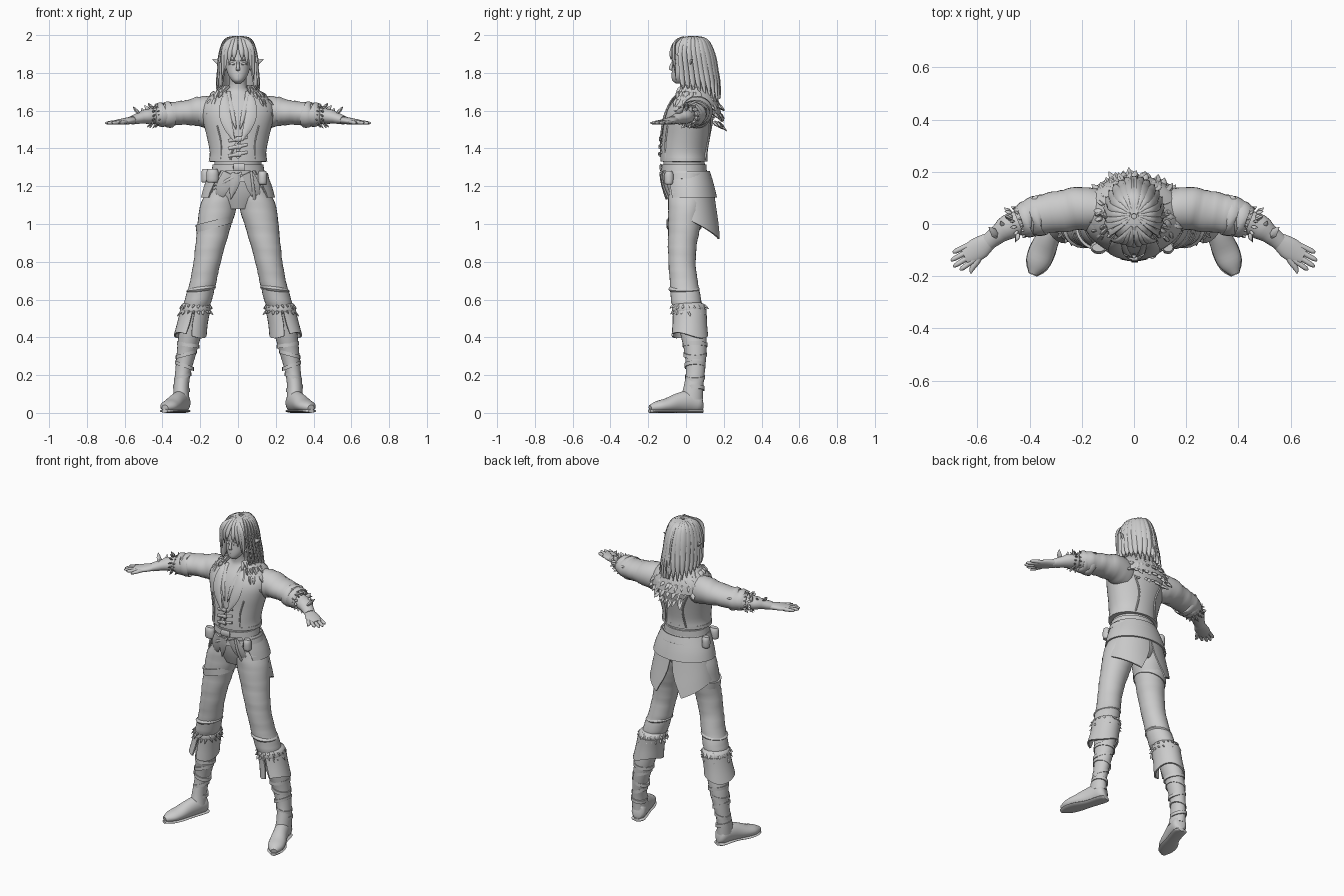
import bpy, bmesh, random
from math import sin, cos, pi, radians, sqrt
from mathutils import Vector

random.seed(4)
cube = bpy.data.objects.get("Cube")
if cube:
    bpy.data.objects.remove(cube)

clay = bpy.data.materials.new("light_grey")
clay.use_nodes = True
clay.diffuse_color = (.6, .6, .6, 1)
clay.node_tree.nodes["Principled BSDF"].inputs["Base Color"].default_value = clay.diffuse_color
UP, BACK = Vector((0, 0, 1)), Vector((0, 1, 0))


def smooth_rings(rings, steps):
    """Catmull-Rom interpolation of every value in the rings."""
    result = []
    for i in range(len(rings) - 1):
        before, start, end, after = (rings[max(0, min(len(rings) - 1, i + o))] for o in (-1, 0, 1, 2))
        for s in range(steps):
            t = s / steps
            result.append([b + .5 * t * (c - a + t * (2 * a - 5 * b + 4 * c - d + t * (3 * (b - c) + d - a)))
                           for a, b, c, d in zip(before, start, end, after)])
    return result + [list(rings[-1])]


def tube(bm, rings, up=None, n=20, steps=3, tilt=0, ripple=0, hem=None):
    """Rings are x, y, z, half width, half depth and, for open sheets, start and end angle."""
    sheet = len(rings[0]) > 5
    rings = smooth_rings(rings, steps)
    centres = [Vector(r[:3]) for r in rings]
    rows = []
    for i, ring in enumerate(rings):
        side, normal = Vector((1, 0, 0)), BACK
        if up is not None:
            tangent = (centres[min(i + 1, len(rings) - 1)] - centres[max(i - 1, 0)]).normalized()
            side = tangent.cross(up).normalized()
            normal = side.cross(tangent)
        first, last = ring[5:] if sheet else (0, 360)
        row = []
        for j in range(n + sheet):
            angle = first + (last - first) * j / n
            a = radians(angle)
            swell = 1 + ripple * sin(i * 2.1 + sin(a + i) * 1.5)
            point = centres[i] + side * ring[3] * cos(a) * swell + normal * ring[4] * sin(a) * swell
            point.z += tilt * cos(a) - (hem(angle) * i / (len(rings) - 1) if hem else 0)
            row.append(bm.verts.new(point))
        rows.append(row)
    for low, high in zip(rows, rows[1:]):
        for j in range(n):
            k = (j + 1) % len(low)
            bm.faces.new((low[j], low[k], high[k], high[j]))
    if not sheet:
        bm.faces.new(rows[0][::-1])
        bm.faces.new(rows[-1])


def finish(bm, name, mirror=False, thick=0):
    bmesh.ops.recalc_face_normals(bm, faces=bm.faces)
    bmesh.ops.scale(bm, vec=(.01, .01, .01), verts=bm.verts)
    mesh = bpy.data.meshes.new(name)
    bm.to_mesh(mesh)
    bm.free()
    mesh.materials.append(clay)
    obj = bpy.data.objects.new(name, mesh)
    bpy.context.collection.objects.link(obj)
    if thick:
        solid = obj.modifiers.new("thickness", "SOLIDIFY")
        solid.thickness, solid.offset = thick * .01, 0
    if mirror:
        obj.modifiers.new("mirror", "MIRROR").use_clip = False
    bpy.ops.object.select_all(action="DESELECT")
    obj.select_set(True)
    bpy.context.view_layer.objects.active = obj
    bpy.ops.object.convert(target="MESH")
    bpy.ops.object.shade_smooth_by_angle(angle=radians(45))


def part(name, rings, mirror=False, thick=0, **options):
    bm = bmesh.new()
    tube(bm, rings, **options)
    finish(bm, name, mirror, thick)


def group(name, pieces, mirror=False, **options):
    bm = bmesh.new()
    for rings in pieces:
        tube(bm, rings, **options)
    finish(bm, name, mirror)


def tufts(name, spots, length, mirror=False):
    """Pointed fur locks, each from a spot along a direction."""
    pieces = []
    for spot, way in spots:
        size = length * random.uniform(.8, 1.25)
        way = (way.normalized() + Vector([random.uniform(-.25, .25) for _ in "xyz"])) * size
        pieces.append([(*(spot + way * t), size * w, size * w * .6) for t, w in ((-.3, .2), (.3, .36), (1, .02))])
    group(name, pieces, mirror, up=Vector((.3, .5, .8)), n=6, steps=2)


# Torso and pelvis
torso = [(0, 1, 108, 9, 8), (0, 1, 116, 16, 11), (0, 0, 124, 15, 11.5), (0, -1, 131, 12.5, 11),
         (0, -1, 138, 13.5, 11), (0, 0, 146, 15, 11.5), (0, 1, 154, 17, 12), (0, 2, 160, 18, 11.5),
         (0, 3, 165, 16, 10), (0, 3, 169, 9, 7), (0, 2, 172, 5, 5), (0, 1, 178, 4.5, 4.8)]
part("body", torso, n=36)


def on_body(x, z, lift=1.6, face=-1):
    for low, high in zip(torso, torso[1:]):
        if low[2] <= z <= high[2]:
            t = (z - low[2]) / (high[2] - low[2])
            _, cy, _, rx, ry = [a + (b - a) * t for a, b in zip(low, high)]
            return Vector((x, cy + face * (ry * sqrt(max(.05, 1 - (x / rx) ** 2)) + lift), z))


def ribbon(name, path, mirror=False, face=-1, lift=1.6, deep=.5):
    """Flat strip lying on the body along x, z, half width."""
    part(name, [(*on_body(x, z, lift, face), w, deep) for x, z, w in path], mirror,
         up=Vector((path[0][0] * .04, face, 0)), n=8)


# Open jacket with lapels, seams and front fastening
part("jacket", [(0, -1, 133, 15, 12, -88, 268), (0, -1, 138, 14.5, 12, -88, 268),
                (0, 0, 146, 16, 12.3, -84, 264), (0, 1, 154, 18, 12.8, -72, 252),
                (0, 2, 160, 19, 12.5, -65, 245), (0, 3, 165, 17, 11, -58, 238),
                (0, 3, 170, 9, 8, -50, 230)], thick=.9, n=40)
ribbon("lapels", [(2, 144, .4), (5, 151, 2.4), (7, 158, 3), (7, 165, 2.2), (6, 169, 1)], True, lift=2)
ribbon("shirt_collar", [(1, 150, .3), (3, 158, 1.4), (5, 166, 1.6), (5, 170, 1)], True, lift=1)
ribbon("front_seams", [(9, 134, .4), (9, 143, .4), (11, 152, .4)], True)
ribbon("back_seams", [(7, 134, .5), (6, 146, .5), (10, 156, .5)], True, face=1)
ribbon("jacket_edge", [(-4, 134, .5), (-2, 141, .5), (3, 147, .6), (5, 152, .4)])
for z in (137, 141, 145):
    ribbon("front_strap", [(-5, z - 1, .8), (0, z, .9), (5, z + 1, .7)], lift=1.9)
    ribbon("strap_buckle", [(-1, z, 1.3), (1.5, z, 1.3)], lift=2.3)
part("jacket_hem", [(0, -1, 133, 15.5, 12.4), (0, -1, 135, 15.4, 12.4)], n=36)

# Fur mantle and its shoulders
part("mantle", [(0, 4, 158, 18, 14, -35, 215), (0, 4, 164, 17.5, 12.5, -40, 220),
                (0, 4, 169, 12, 10, -45, 225), (0, 4, 173, 7, 8, -50, 230)], thick=1.5, n=32)
fur = []
for rx, ry, z, first in ((9, 8, 172, -50), (13, 11, 169, -48), (17, 13, 165, -45), (18, 14, 160, -40), (15, 14, 155, 55)):
    for angle in range(first, 180 - first, 11):
        a = radians(angle + random.uniform(-4, 4))
        dip = 2 * max(0, sin(a))
        fur.append((Vector((rx * cos(a), 4 + ry * sin(a), z - dip)), Vector((cos(a), sin(a), -1.2))))
tufts("fur_collar", fur, 4)

# Sleeves, cuffs and gauntlets
part("sleeves", [(12, 5, 159, 8, 9), (20, 6, 159.5, 8.2, 8), (27, 5, 159, 8, 6.6), (34, 4, 158.5, 7.5, 6.2),
                 (39, 3, 158, 7, 6), (44, 1, 157.5, 5.5, 4.8)], True, up=UP, n=28, steps=5, ripple=.025)
group("rolled_cuffs", [[(x, y, 158, r - 1, r - 1.5), (x + 1, y, 158, r + .6, r), (x + 3, y - 1, 157.5, r, r - .4),
                        (x + 4, y - 1, 157.5, r - 2, r - 2)] for x, y, r in ((35, 3, 7), (39, 2, 6.5))], True, up=UP)
part("forearms", [(42, 1, 157.5, 4.5, 4.2), (48, -1, 157, 4.8, 3.9), (52, -4, 156, 3.6, 3), (56, -7, 155, 3.2, 2.3)],
     True, up=UP, ripple=.04)
wrist_fur = []
for x, y in ((43, 1), (46, 0)):
    for step in range(14):
        a = step * pi / 7
        around = Vector((.35 * cos(a), cos(a), sin(a)))
        wrist_fur.append((Vector((x, y, 157.5)) + around * 4.8, around + Vector((.8, -.3, 0))))
tufts("cuff_fur", wrist_fur, 2.2, True)
tufts("gauntlet_spikes", [(Vector((x, y, 159)), Vector((.4, .5, 1))) for x, y in ((47, 2), (50, -1), (53, -4))], 4, True)
part("elbow_spikes", [(37, 5, 160, 2.5, .8), (38, 9, 161, 1.6, .6), (37, 11, 161, .2, .2)], True, up=UP, n=8)

# Hands
part("palms", [(55, -6, 155, 3, 2), (59, -9, 154.5, 4.3, 1.8), (63, -11.5, 154, 4, 1.4), (65, -12.5, 154, 3, 1)], True, up=UP)
along, across = Vector((.86, -.5, -.07)), Vector((.5, .86, 0))
fingers = []
for slot, length in ((-1.5, 7), (-.5, 8.6), (.5, 8.2), (1.5, 6)):
    root = Vector((62.5, -11, 154)) + across * slot * 2
    way = along + across * slot * .06
    fingers.append([(*(root + way * length * t), w, w) for t, w in ((0, 1.1), (.5, 1), (.85, .85), (1, .3))])
fingers.append([(57, -8, 154.5, 1.4, 1.2), (60, -14, 154, 1.3, 1.1), (62, -17, 153.5, 1, .9), (62.5, -19, 153.5, .3, .3)])
group("fingers", fingers, True, up=UP, n=10)

# Trousers
part("trousers", [(8, 1, 119, 8, 10), (10.5, 0, 109, 9.7, 9.5), (12.8, -1, 98, 8.8, 8.5), (14.8, -2, 88, 7.8, 7.6),
                  (16.7, -2, 78, 7.1, 7.2), (18.8, -1, 68, 7, 7.5), (21, 0, 60, 7.2, 8), (22.5, 1, 54, 6.5, 7.5)],
     True, n=28, steps=5, ripple=.015)
part("thigh_strap", [(-12.5, -1, 98, 9.5, 9.2), (-12.7, -1, 102, 9.8, 9.3)], tilt=2.5, n=28)
part("knee_folds", [(19.5, -1, 64, 6, 7), (19.5, -1, 65.5, 7.9, 8.3), (19, -1, 67.5, 6, 7)], True, tilt=-1)

# Boots, fur cuffs and wraps
part("boots", [(23, 2, 54, 6.5, 7.5), (25.5, 4, 41, 6, 6.8), (27.2, 5, 32, 5.2, 5.8), (29, 5, 22, 4.2, 5),
               (30, 4, 14, 4, 5.2), (30, 3, 7, 4.3, 6)], True, n=24, steps=4)
part("boot_cuffs", [(22.5, 2, 55, 7.5, 8.5, -80, 270), (24, 2, 48, 7.6, 8.6, -80, 270),
                    (25.3, 2, 41, 8.2, 9.2, -75, 265)], True, 1, n=28, hem=lambda a: 1.5 * sin(radians(a * 2)))
boot_fur = []
for z in (54, 57):
    for step in range(18):
        a = step * pi / 9
        out = Vector((cos(a), sin(a), 0))
        boot_fur.append((Vector((22.3 + 7 * cos(a), 1.5 + 8 * sin(a), z)), out - UP * .9))
tufts("boot_fur", boot_fur, 2.6, True)
part("fur_roll", [(22.7, 1.5, 52.5, 6.5, 7.5), (22.6, 1.5, 54, 8, 8.8), (22.3, 1.5, 57, 7.8, 8.6), (22, 1, 58.5, 6, 7)], True)
for x, z, r, lean in ((26.4, 36, 6, 1), (27.4, 31, 5.6, -1.5), (28.4, 25, 5, 1.8), (29.3, 19, 4.6, -1.5), (29.9, 13, 4.5, 1)):
    part("boot_wrap", [(x, 4.8, z - 1, r, r + .6), (x, 4.8, z + 1, r, r + .6)], True, tilt=lean)
part("shoes", [(28.5, 8.5, 5, 2, 3), (29, 7, 5, 4, 4.8), (30.3, 2, 6, 4.4, 5.8), (32.5, -4, 5.3, 4.5, 5.2),
               (35, -10, 4, 5, 3.8), (37, -15, 3.3, 4.5, 3), (38.7, -19, 2.6, 1.8, 1.6)], True, up=UP, n=24)
part("soles", [(28.5, 9, 1, 2, 1), (29, 7, 1, 4.2, 1), (32, -3, 1, 4, 1), (35, -10, 1, 5.2, 1),
               (37.3, -16, 1, 4.4, 1), (38.8, -19.5, 1, 1.6, 1)], True, up=UP, n=12)

# Belts, skirt layers, flaps and pouches
part("upper_belt", [(0, -1, 128, 14, 12), (0, -1, 131.5, 13.4, 11.9)], n=36)
part("lower_belt", [(0, 0, 122, 16.5, 12.8), (0, 0, 125, 15.8, 12.6)], n=36, tilt=2)
part("peplum", [(0, 0, 128, 14.3, 12.2, -50, 230), (0, 1, 120, 17.6, 13.6, -42, 222),
                (0, 1.5, 114, 19.2, 14.5, -36, 216)], thick=.8, n=36)
part("coat_tails", [(0, 1, 124, 15.5, 12.5, -45, 90), (0, 2, 115, 18, 14, -38, 84), (0, 3, 106, 20, 16, -30, 64)],
     True, .8, n=20, hem=lambda a: 14 * max(0, a + 30) / 94)
part("tail_trim", [(0, 1, 118, 17.6, 14, -38, 86), (0, 1, 116.5, 18.3, 14.4, -36, 85)], True, .8, n=20)
ribbon("front_flaps", [(5, 127, 3), (8, 120, 3.6), (10, 114, 2), (11, 110, .2)], True)
ribbon("centre_flap", [(-1, 127, 2.5), (-2, 121, 2.6), (-4, 113, .2)], lift=1.9)
ribbon("hanging_cord", [(7, 128, .7), (8, 120, .8), (9, 112, .9), (9, 109, .3)], lift=2.8)
ribbon("belt_buckle", [(-2.5, 130, 2), (3.5, 130, 2)], lift=1.8)
ribbon("cross_strap", [(-14, 118, .7), (-6, 123, .8), (2, 127, .8)], lift=2)
group("pouches", [[(x, y, z, w * .8, 1.8), (x, y, z + 1, w, 2.4), (x, y, z + 5, w, 2.5), (x, y, z + 7, w * .8, 1.6)]
                  for x, y, z, w in ((-13.5, -9, 122, 3.2), (13, -9, 121, 2.4), (-17, 4, 122, 2.4))], n=12)

# Head, face and pointed ears
part("head", [(0, -4, 174.5, 1.5, 1.5), (0, -3.5, 176, 3.2, 3.8), (0, -2, 179, 5.2, 5.6), (0, 0, 183, 6.4, 7.3),
              (0, 2, 188, 7.2, 9), (0, 3, 193, 7, 9), (0, 3, 197, 4, 5)], n=28, steps=4)
part("nose", [(0, -6.6, 187, .6, .4), (0, -8, 183.5, .8, .9), (0, -8, 181.8, 1.1, .9), (0, -7, 181, .6, .4)], n=10)
group("lips", [[(-1.8, -6, z, .2, .2), (0, -7.1, z, w, .6), (1.8, -6, z, .2, .2)] for z, w in ((179, .5), (178.1, .6))],
      up=BACK, n=8)
group("eyes_and_brows", [[(1.3, -6.8, z, .2, .3), (2.8, -6.6, z + .3, w, .5), (4.6, -5.5, z + .5, .2, .3)]
                         for z, w in ((184.5, .6), (186.5, .4))], True, up=BACK, n=8)
part("ears", [(5.5, 1, 183, 2.4, .8), (9, 2, 185, 1.9, .7), (13.5, 3.5, 187.3, .2, .2)], True, up=BACK, n=10)

# Hair shell, long locks and fringe
part("hair_shell", [(0, 3, 199, 1, 1, -90, 270), (0, 3, 198, 5.5, 6.5, -90, 270), (0, 3, 194, 8.2, 10, -85, 265),
                    (0, 3, 188, 8.8, 11, -35, 215), (0, 4, 180, 9, 11.5, -15, 195), (0, 5, 172, 8.5, 12, 0, 180)],
     thick=.8, n=32)
locks = []
for angle in range(-30, 100, 13):
    a = radians(angle)
    tip = 169 + 3 * sin(angle)
    locks.append([(cos(a) * r, 3 + shift + sin(a) * d, z, w, .9) for r, d, z, w, shift in
                  ((1.5, 1.5, 198.8, .6, 0), (6.5, 7.5, 197, 1.8, 0), (8.9, 11, 190, 2.3, 0),
                   (9.7, 11.8, 181, 2.2, 1), (10.5, 12.5, 175, 1.7, 1.5), (11, 13, tip, .2, 2))])
group("long_locks", locks, True, up=Vector((.6, .5, .6)), n=8, steps=4)
fringe = []
for reach, drop in ((2.2, 187), (4.8, 184), (7, 180), (8.3, 176)):
    fringe.append([(.8, -1, 199, .5, .5), (reach * .6, -5.5, 196.5, 1.3, .8), (reach * .9, -8.5 + reach * .25, 191, 1.4, .8),
                   (reach, -9 + reach * .45, drop, .15, .15)])
group("fringe", fringe, True, up=Vector((.2, -1, .2)), n=8, steps=4)
